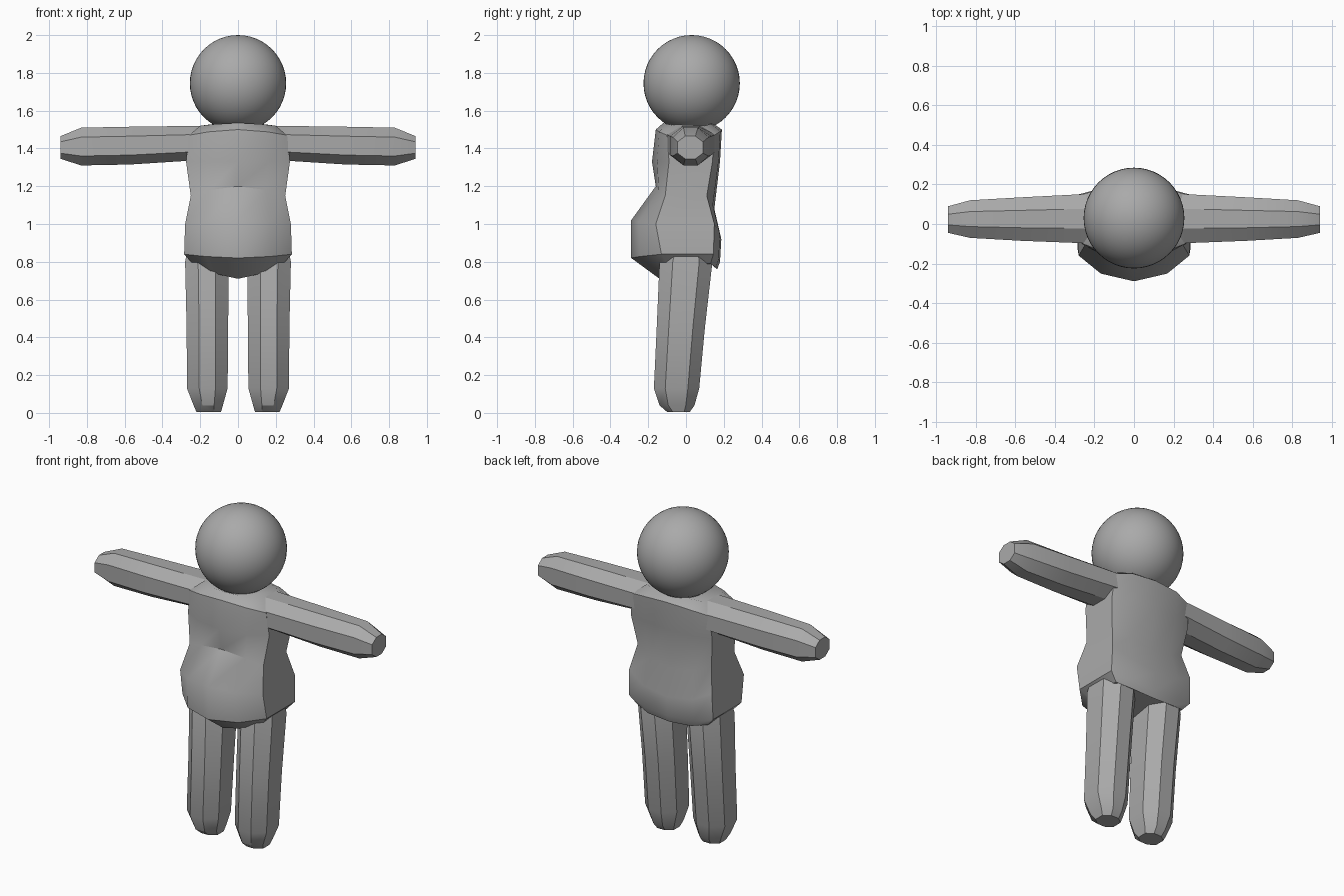
import bpy, bmesh, math

if "Cube" in bpy.data.objects:
    bpy.data.objects.remove(bpy.data.objects["Cube"])

grey = bpy.data.materials.new("body grey")
grey.diffuse_color = (0.40, 0.40, 0.40, 1)
grey.use_nodes = True
grey.node_tree.nodes["Principled BSDF"].inputs["Base Color"].default_value = grey.diffuse_color


def finish(name, bm, angle=30):
    bmesh.ops.recalc_face_normals(bm, faces=bm.faces)
    mesh = bpy.data.meshes.new(name)
    bm.to_mesh(mesh)
    bm.free()
    mesh.materials.append(grey)
    ob = bpy.data.objects.new(name, mesh)
    bpy.context.collection.objects.link(ob)
    bpy.ops.object.select_all(action='DESELECT')
    ob.select_set(True)
    bpy.context.view_layer.objects.active = ob
    bpy.ops.object.shade_smooth_by_angle(angle=math.radians(angle))
    return ob


def loft(name, rings, angle=30):
    """Skin a list of equal-length point rings and cap both ends."""
    bm = bmesh.new()
    rows = [[bm.verts.new(p) for p in ring] for ring in rings]
    for a, b in zip(rows, rows[1:]):
        for i in range(len(a)):
            j = (i + 1) % len(a)
            bm.faces.new((a[i], a[j], b[j], b[i]))
    bm.faces.new(rows[0])
    bm.faces.new(rows[-1])
    return finish(name, bm, angle)


def chamfered(u0, u1, v0, v1, cu=0.30, cv=0.25):
    """Octagon: a rectangle with its corners cut off."""
    a, b = (u1 - u0) * cu, (v1 - v0) * cv
    return [(u0 + a, v0), (u1 - a, v0), (u1, v0 + b), (u1, v1 - b),
            (u1 - a, v1), (u0 + a, v1), (u0, v1 - b), (u0, v0 + b)]


# Torso: z front, z side, z back, y front, half width, side y front, side y back, y back
torso = [
    (0.71, 0.79, 0.76, -0.14, 0.24, -0.10, 0.13, 0.165),
    (0.82, 0.84, 0.80, -0.29, 0.285, -0.13, 0.145, 0.18),
    (1.02, 1.00, 0.92, -0.29, 0.28, -0.16, 0.15, 0.187),
    (1.20, 1.15, 1.08, -0.16, 0.25, -0.11, 0.11, 0.15),
    (1.33, 1.33, 1.33, -0.18, 0.275, -0.09, 0.14, 0.18),
    (1.50, 1.47, 1.50, -0.16, 0.26, -0.10, 0.15, 0.19),
    (1.535, 1.52, 1.535, -0.12, 0.20, -0.06, 0.10, 0.14),
]
rings = []
for zf, zs, zb, yf, xs, sf, sb, yb in torso:
    right = [(0.6 * xs, yf + 0.3 * (sf - yf), zf + 0.4 * (zs - zf)), (xs, sf, zs),
             (xs, sb, zs), (0.6 * xs, yb + 0.2 * (sb - yb), zb + 0.3 * (zs - zb))]
    left = [(-x, y, z) for x, y, z in reversed(right)]
    rings.append([(0, yf, zf)] + right + [(0, yb, zb)] + left)
loft("torso", rings, 38)

# Arms: x, y range, z range
arm = [(0.18, -0.10, 0.155, 1.34, 1.52), (0.57, -0.085, 0.135, 1.315, 1.515),
       (0.83, -0.07, 0.12, 1.31, 1.51), (0.94, -0.045, 0.09, 1.345, 1.465)]
# Legs: z, x range, y range
leg = [(0.005, 0.09, 0.22, -0.10, 0.02), (0.04, 0.08, 0.235, -0.14, 0.045),
       (0.13, 0.055, 0.27, -0.17, 0.07), (0.45, 0.052, 0.272, -0.155, 0.10),
       (0.80, 0.05, 0.28, -0.14, 0.14), (0.90, 0.07, 0.26, -0.10, 0.11)]
for side, s in (("left", 1), ("right", -1)):
    loft(side + "_arm", [[(s * x, y, z) for y, z in chamfered(*r)] for x, *r in arm])
    loft(side + "_leg", [[(s * x, y, z) for x, y in chamfered(*r)] for z, *r in leg])

# Head
bm = bmesh.new()
bmesh.ops.create_uvsphere(bm, u_segments=48, v_segments=24, radius=0.255)
bmesh.ops.translate(bm, verts=bm.verts, vec=(0, 0.03, 1.745))
finish("head", bm)
